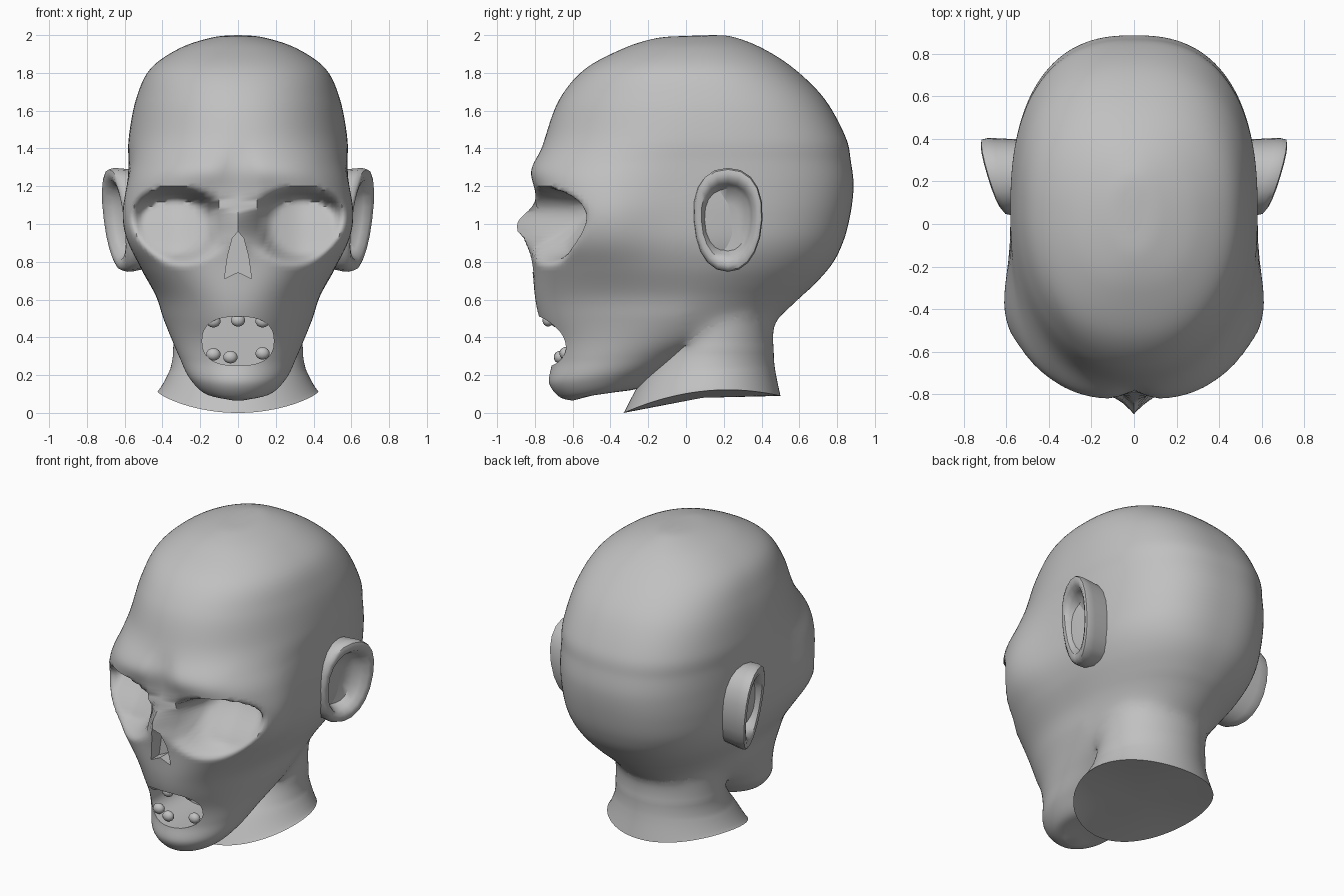
import bpy, bmesh, math
from math import sin, cos, pi, exp, copysign

if "Cube" in bpy.data.objects:
    bpy.data.objects.remove(bpy.data.objects["Cube"])

mat = bpy.data.materials.new("plain grey")
mat.diffuse_color = (0.53, 0.53, 0.53, 1)
mat.use_nodes = True
mat.node_tree.nodes["Principled BSDF"].inputs["Base Color"].default_value = mat.diffuse_color


def smooth(ob, angle):
    bpy.ops.object.select_all(action='DESELECT')
    ob.select_set(True)
    bpy.context.view_layer.objects.active = ob
    bpy.ops.object.shade_smooth_by_angle(angle=math.radians(angle))


def finish(name, bm, angle=50):
    bmesh.ops.recalc_face_normals(bm, faces=bm.faces)
    me = bpy.data.meshes.new(name)
    bm.to_mesh(me)
    bm.free()
    me.materials.append(mat)
    ob = bpy.data.objects.new(name, me)
    bpy.context.collection.objects.link(ob)
    smooth(ob, angle)
    return ob


def skin(rings):
    """Bridge closed rings of points and cap both ends with fans."""
    bm = bmesh.new()
    vs = [[bm.verts.new(p) for p in r] for r in rings]
    n = len(vs[0])
    for a, b in zip(vs, vs[1:]):
        for i in range(n):
            bm.faces.new((a[i], a[(i + 1) % n], b[(i + 1) % n], b[i]))
    for r in (vs[0], vs[-1]):
        mid = bm.verts.new([sum(v.co[k] for v in r) / n for k in range(3)])
        for i in range(n):
            bm.faces.new((r[i], r[(i + 1) % n], mid))
    return bm


def spline(keys, steps):
    """Smooth rows passing through the key rows."""
    rows = []
    for i in range(len(keys) - 1):
        p0, p1, p2 = keys[max(i - 1, 0)], keys[i], keys[i + 1]
        p3 = keys[min(i + 2, len(keys) - 1)]
        for s in range(steps):
            t = s / steps
            rows.append([0.5 * (2 * b + (c - a) * t + (2 * a - 5 * b + 4 * c - d) * t * t
                                + (3 * b - a - 3 * c + d) * t ** 3)
                         for a, b, c, d in zip(p0, p1, p2, p3)])
    return rows + [list(keys[-1])]


def ring(row, n):
    """Row: z front, z back, y front, y back, y widest, half width, front and back power."""
    zf, zb, f, b, c, w, nf, nb = row
    pts = []
    for i in range(n):
        a = 2 * pi * i / n
        s, k = sin(a), -cos(a)
        e = 2 / (nf if k < 0 else nb)
        x = w * copysign(abs(s) ** e, s)
        y = c + (c - f if k < 0 else b - c) * copysign(abs(k) ** e, k)
        pts.append([x, y, zf + (zb - zf) * (k + 1) / 2])
    return pts


def bump(v, mid, low, high):
    d = v - mid
    return exp(-(d / (high if d > 0 else low)) ** 2)


def step(t):
    t = min(max(t, 0), 1)
    return t * t * (3 - 2 * t)


def sculpt(p):
    """Cheekbones, brows, nose and eye sockets."""
    x, y, z = p
    x *= 1 + 0.105 * bump(y, -0.45, 0.3, 0.25) * bump(z, 1.02, 0.24, 0.22)
    ax = abs(x)
    if y < -0.3:
        # brow ridge, parted in the middle
        brow = bump(z, 1.28 - 0.25 * max(ax - 0.4, 0), 0.1, 0.095)
        y -= 0.045 * brow * (1 - 0.9 * exp(-(ax / 0.07) ** 2)) * exp(-(ax / 0.55) ** 4)
        # nose
        y -= 0.088 * bump(z, 1.0, 0.14, 0.075) * exp(-(ax / 0.06) ** 2)
        # eye socket: deep under the brow, rising to the cheek
        rz = 0.2 if z > 1.0 else 0.23
        d = (abs((ax - 0.335) / 0.265) ** 2.3 + abs((z - 1.0) / rz) ** 2.3) ** (1 / 2.3)
        floor = -0.44 - 0.19 * step((1.14 - z) / 0.36) - 0.10 * step((0.36 - ax) / 0.3)
        y += max(0, floor - y) * step((1.0 - d) / 0.36)
    return [x, y, z]


head_keys = [
    (0.065, 0.11, -0.60, -0.42, -0.52, 0.08, 2.0, 2.0),
    (0.085, 0.13, -0.67, -0.25, -0.46, 0.18, 2.0, 2.0),
    (0.16, 0.22, -0.725, -0.10, -0.40, 0.26, 2.0, 2.0),
    (0.27, 0.32, -0.71, 0.10, -0.30, 0.31, 2.0, 2.0),
    (0.38, 0.42, -0.725, 0.36, -0.19, 0.355, 2.0, 2.0),
    (0.50, 0.50, -0.775, 0.49, -0.12, 0.395, 2.0, 2.0),
    (0.62, 0.62, -0.80, 0.62, -0.06, 0.435, 2.2, 2.15),
    (0.77, 0.77, -0.81, 0.76, 0.0, 0.515, 2.6, 2.35),
    (0.90, 0.90, -0.815, 0.83, 0.04, 0.56, 3.1, 2.45),
    (1.05, 1.05, -0.80, 0.87, 0.05, 0.575, 3.35, 2.5),
    (1.20, 1.20, -0.785, 0.887, 0.05, 0.58, 3.2, 2.5),
    (1.33, 1.33, -0.775, 0.873, 0.05, 0.58, 2.6, 2.5),
    (1.46, 1.46, -0.745, 0.845, 0.06, 0.578, 2.2, 2.5),
    (1.66, 1.66, -0.67, 0.735, 0.08, 0.54, 2.15, 2.4),
    (1.82, 1.82, -0.535, 0.575, 0.06, 0.465, 2.2, 2.3),
    (1.93, 1.93, -0.33, 0.405, 0.05, 0.31, 2.2, 2.2),
    (1.983, 1.99, -0.16, 0.25, 0.05, 0.14, 2.0, 2.0),
    (1.995, 2.0, -0.02, 0.14, 0.06, 0.03, 2.0, 2.0)]
head = finish("head", skin([[sculpt(p) for p in ring(r, 120)] for r in spline(head_keys, 7)]))

# neck, with the cut edge rising at both sides
neck_keys = [
    (0.0, 0.09, -0.33, 0.50, 0.09, 0.425, 2, 2),
    (0.15, 0.21, -0.25, 0.475, 0.12, 0.375, 2, 2),
    (0.30, 0.30, -0.15, 0.465, 0.15, 0.345, 2, 2),
    (0.45, 0.45, -0.10, 0.465, 0.17, 0.345, 2, 2),
    (0.65, 0.65, 0.0, 0.46, 0.20, 0.31, 2, 2)]
neck_rings = [ring(r, 96) for r in spline(neck_keys, 7)]
for j, pts in enumerate(neck_rings):
    for p in pts:
        p[2] += 0.07 * max(0, 1 - j / 10) * (p[0] / 0.425) ** 2
neck = finish("neck", skin(neck_rings))


def prism(name, outline, y0, y1):
    ob = finish(name, skin([[(x, y, z) for x, z in outline] for y in (y0, y1)]))
    ob.hide_render = True
    return ob


# mouth and nose openings
oval = [(0.19 * copysign(abs(cos(a)) ** 0.8, cos(a)), 0.38 + 0.13 * copysign(abs(sin(a)) ** 0.8, sin(a)))
        for a in (2 * pi * i / 36 for i in range(36))]
mouth = prism("mouth_cutter", oval, -1.0, -0.36)
half = [(0.03, 0.925), (0.055, 0.83), (0.072, 0.71)]
nostril = [(0, 0.96)] + half + [(0, 0.745)] + [(-x, z) for x, z in reversed(half)]
nose = prism("nose_cutter", nostril, -1.0, -0.72)

for ob, op in ((neck, 'UNION'), (mouth, 'DIFFERENCE'), (nose, 'DIFFERENCE')):
    m = head.modifiers.new(op.lower(), 'BOOLEAN')
    m.operation, m.object, m.solver = op, ob, 'EXACT'
    bpy.context.view_layer.objects.active = head
    bpy.ops.object.modifier_apply(modifier=m.name)
    bpy.data.objects.remove(ob)

# soften the join of skull and neck
bm = bmesh.new()
bm.from_mesh(head.data)
join = [v for v in bm.verts if v.co.y > 0.0 and 0.34 < v.co.z < 0.66]
for i in range(35):
    bmesh.ops.smooth_vert(bm, verts=join, factor=0.5, use_axis_x=True, use_axis_y=True, use_axis_z=True)
bm.to_mesh(head.data)
bm.free()
smooth(head, 50)

# cupped ears with a thick rim, flaring outward to the back
for side, label in ((1, "right"), (-1, "left")):
    rings = []
    for scale, out in ((0.95, None), (0.99, -0.07), (1.0, -0.035), (0.97, -0.008), (0.89, 0.0),
                       (0.77, -0.008), (0.68, -0.04), (0.6, -0.085), (0.3, -0.095)):
        pts = []
        for i in range(20):
            a = 2 * pi * i / 20
            u = copysign(abs(cos(a)) ** 0.9, cos(a))
            v = copysign(abs(sin(a)) ** 0.9, sin(a))
            y = 0.222 + 0.183 * scale * u * (1 + 0.08 * v)
            z = 1.022 + 0.275 * scale * v
            x = 0.5 if out is None else 0.657 + 0.06 * u * scale + 0.035 * v * scale + out
            pts.append((side * x, y, z))
        rings.append(pts)
    finish(label + "_ear", skin(rings))

# stubby teeth
teeth = [("upper", -0.13, -0.685, 0.485), ("upper", 0.0, -0.73, 0.49), ("upper", 0.13, -0.685, 0.485),
         ("lower", -0.13, -0.64, 0.31), ("lower", -0.04, -0.67, 0.295), ("lower", 0.13, -0.64, 0.315)]
for i, (row, x, y, z) in enumerate(teeth):
    bm = bmesh.new()
    bmesh.ops.create_uvsphere(bm, u_segments=12, v_segments=8, radius=1)
    for v in bm.verts:
        v.co = (x + v.co.x * 0.038, y + v.co.y * 0.03, z + v.co.z * 0.033)
    finish("%s_tooth_%d" % (row, i + 1), bm)
